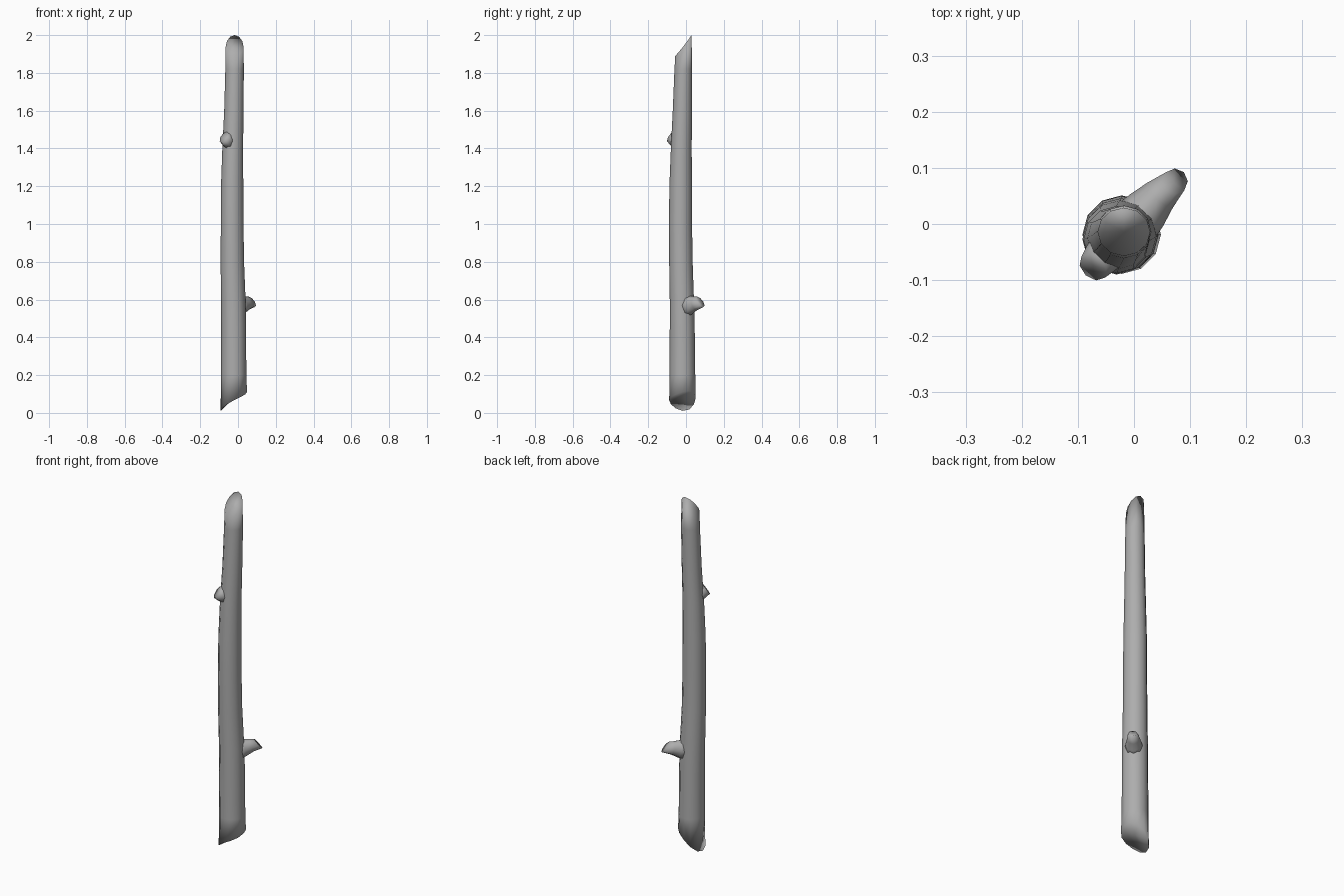
import bpy, bmesh, math
from mathutils import Vector

if "Cube" in bpy.data.objects:
    bpy.data.objects.remove(bpy.data.objects["Cube"])

# Dark grey bark
bark = bpy.data.materials.new("bark")
bark.diffuse_color = (0.42, 0.42, 0.42, 1)
bark.use_nodes = True
bark.node_tree.nodes["Principled BSDF"].inputs["Base Color"].default_value = bark.diffuse_color


def loft(name, rings, caps):
    """Skin a list of point rings and close each end with a fan around a centre point."""
    bm = bmesh.new()
    loops = [[bm.verts.new(p) for p in ring] for ring in rings]
    n = len(loops[0])
    for a, b in zip(loops, loops[1:]):
        for i in range(n):
            j = (i + 1) % n
            bm.faces.new((a[i], a[j], b[j], b[i]))
    for loop, centre in ((loops[0], caps[0]), (loops[-1], caps[1])):
        c = bm.verts.new(centre)
        for i in range(n):
            bm.faces.new((loop[i], loop[(i + 1) % n], c))
    bmesh.ops.recalc_face_normals(bm, faces=bm.faces)
    for f in bm.faces:
        f.smooth = True          # soft shading, also over the cut rims
    mesh = bpy.data.meshes.new(name)
    bm.to_mesh(mesh)
    bm.free()
    mesh.materials.append(bark)
    obj = bpy.data.objects.new(name, mesh)
    bpy.context.collection.objects.link(obj)
    return obj


def mean(ring):
    return sum(ring, Vector()) / len(ring)


# Trunk: gently bent tapering pole with slanted, slightly hollow cuts at both ends
SIDES = 12
ANGLES = [2 * math.pi * i / SIDES for i in range(SIDES)]


def trunk_ring(cx, cy, rx, ry, height):
    return [Vector((cx + rx * math.cos(a), cy + ry * math.sin(a),
                    height(math.cos(a), math.sin(a)))) for a in ANGLES]


def bottom_cut(u, v):
    return max(0.0, 0.061 + 0.05 * u + 0.014 * v * u + 0.012 * (1 - u * u) + 0.006 * v)


def top_cut(u, v):
    return 1.94 + 0.055 * v + 0.005 * v * v


# z, centre x, centre y, radius x, radius y
stations = [
    (0.20, -0.023, -0.019, 0.067, 0.068),
    (0.45, -0.023, -0.020, 0.066, 0.066),
    (0.60, -0.025, -0.022, 0.065, 0.064),
    (0.80, -0.030, -0.027, 0.062, 0.062),
    (1.00, -0.031, -0.029, 0.060, 0.061),
    (1.20, -0.031, -0.028, 0.059, 0.060),
    (1.40, -0.028, -0.025, 0.055, 0.055),
    (1.60, -0.022, -0.019, 0.051, 0.051),
    (1.82, -0.018, -0.014, 0.049, 0.047),
]
rings = [trunk_ring(-0.022, -0.019, 0.070, 0.070, bottom_cut)]
rings += [trunk_ring(x, y, rx, ry, lambda u, v, z=z: z) for z, x, y, rx, ry in stations]
rings.append(trunk_ring(-0.018, -0.014, 0.047, 0.043, top_cut))
loft("trunk", rings, (mean(rings[0]) + Vector((0, 0, 0.02)),
                      mean(rings[-1]) - Vector((0, 0, 0.015))))


# Branch stubs: flared root buried in the trunk, narrow neck, angled cut at the tip
def stub(name, path, tip_tilt, sides=8):
    start, end = Vector(path[0][:3]), Vector(path[-1][:3])
    d = (end - start).normalized()
    side = d.cross(Vector((0, 0, 1))).normalized()
    up = side.cross(d)
    rings = []
    for k, (x, y, z, r, rz) in enumerate(path):
        tilt = tip_tilt if k == len(path) - 1 else 0
        rings.append([Vector((x, y, z)) + side * r * math.cos(a)
                      + (up * rz - d * tilt) * math.sin(a)
                      for a in (2 * math.pi * i / sides for i in range(sides))])
    return loft(name, rings, (mean(rings[0]), mean(rings[-1]) - d * 0.003))


# x, y, z, half width, half height
stub("lower_branch_stub", [
    (-0.010, -0.010, 0.560, 0.048, 0.062),
    (0.022, 0.024, 0.572, 0.041, 0.050),
    (0.046, 0.051, 0.580, 0.032, 0.038),
    (0.073, 0.076, 0.588, 0.023, 0.032)], 0.016)
stub("upper_branch_stub", [
    (-0.035, -0.035, 1.430, 0.038, 0.048),
    (-0.060, -0.062, 1.446, 0.033, 0.038),
    (-0.073, -0.077, 1.459, 0.028, 0.035)], 0.004)
